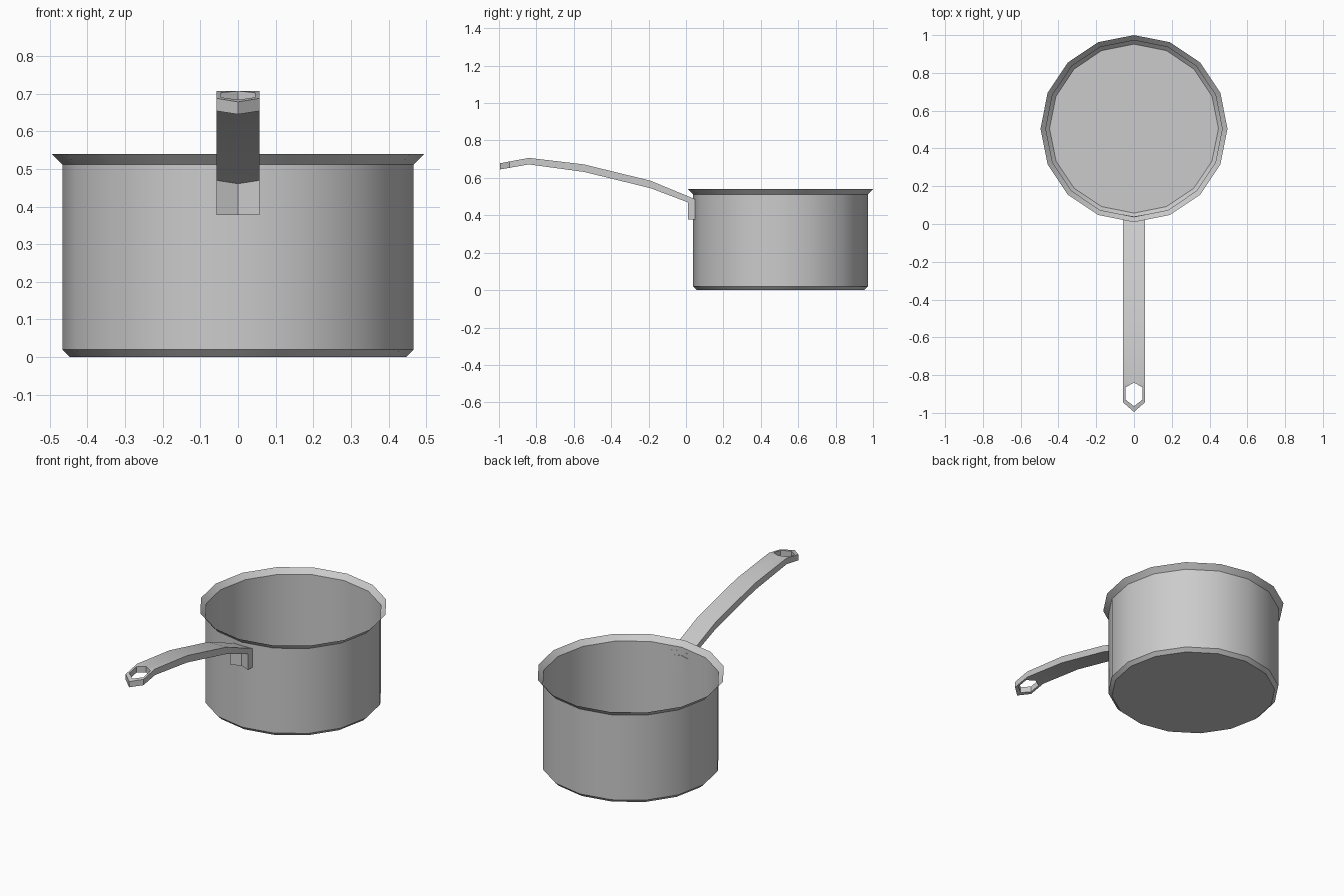
import bpy, bmesh, math

cube = bpy.data.objects.get("Cube")
if cube:
    bpy.data.objects.remove(cube)

steel = bpy.data.materials.new("brushed steel grey")
steel.use_nodes = True
GREY = (0.6, 0.6, 0.6, 1)
steel.diffuse_color = GREY
steel.node_tree.nodes["Principled BSDF"].inputs["Base Color"].default_value = GREY


def finish(bm, name):
    mesh = bpy.data.meshes.new(name)
    bm.to_mesh(mesh)
    bm.free()
    mesh.materials.append(steel)
    obj = bpy.data.objects.new(name, mesh)
    bpy.context.collection.objects.link(obj)
    bpy.ops.object.select_all(action="DESELECT")
    obj.select_set(True)
    bpy.context.view_layer.objects.active = obj
    bpy.ops.object.shade_smooth_by_angle(angle=math.radians(30))
    return obj


def slab(name, half_faces, top, bottom):
    """Mirror plan faces across x, then close them between two height functions."""
    bm = bmesh.new()
    verts = {}

    def vert(x, y):
        key = (round(x, 4), round(y, 4))
        if key not in verts:
            verts[key] = bm.verts.new((x, y, top(y)))
        return verts[key]

    for face in half_faces:
        for side in (1, -1):
            bm.faces.new([vert(side * x, y) for x, y in face])
    result = bmesh.ops.extrude_face_region(bm, geom=bm.faces[:])
    for v in result["geom"]:
        if isinstance(v, bmesh.types.BMVert):
            v.co.z = bottom(v.co.y)
    bmesh.ops.recalc_face_normals(bm, faces=bm.faces[:])
    return finish(bm, name)


def along(points):
    """Piecewise linear height over y."""
    def height(y):
        for (y0, z0), (y1, z1) in zip(points, points[1:]):
            if y <= y1:
                break
        return z0 + (z1 - z0) * (y - y0) / (y1 - y0)
    return height


# Pot: thin sheet with bevelled base and flared rim
SIDES, CENTRE_Y = 16, 0.505
profile = [(0.447, 0), (0.467, 0.02), (0.467, 0.511), (0.495, 0.54)]
bm = bmesh.new()
rings = []
for radius, z in profile:
    angles = [2 * math.pi * i / SIDES for i in range(SIDES)]
    rings.append([bm.verts.new((radius * math.cos(a), CENTRE_Y + radius * math.sin(a), z))
                  for a in angles])
bm.faces.new(rings[0][::-1])
for low, high in zip(rings, rings[1:]):
    for i in range(SIDES):
        j = (i + 1) % SIDES
        bm.faces.new((low[i], low[j], high[j], high[i]))
finish(bm, "pot")

# Handle: curved bar with a pointed tip and a six-sided hanging hole
W, H = 0.057, 0.045
rows = [-0.84, -0.545, -0.19]
plan = [[(0, a), (W, a), (W, b), (0, b)] for a, b in zip(rows, rows[1:])]
plan.append([(0, rows[-1]), (W, rows[-1]), (W, 0.05), (0, 0.038)])
outer = [(W, -0.84), (W, -0.945), (0, -0.995)]
hole = [(0, -0.84), (H, -0.865), (H, -0.93), (0, -0.965)]
plan.append([outer[0], hole[0], hole[1]])
plan.append([outer[0], hole[1], hole[2], outer[1]])
plan.append([outer[1], hole[2], hole[3], outer[2]])
top = along([(-0.995, 0.678), (-0.84, 0.707), (-0.545, 0.672), (-0.19, 0.585), (0.04, 0.49)])
bottom = along([(-0.995, 0.645), (-0.84, 0.672), (-0.545, 0.632), (-0.19, 0.545), (0.04, 0.458)])
slab("handle", plan, top, bottom)

# Mounting tab under the handle, against the pot wall
slab("handle_mount", [[(0, 0.033), (W, 0.01), (W, 0.05), (0, 0.04)]],
     lambda y: bottom(y) + 0.005, lambda y: 0.377)
